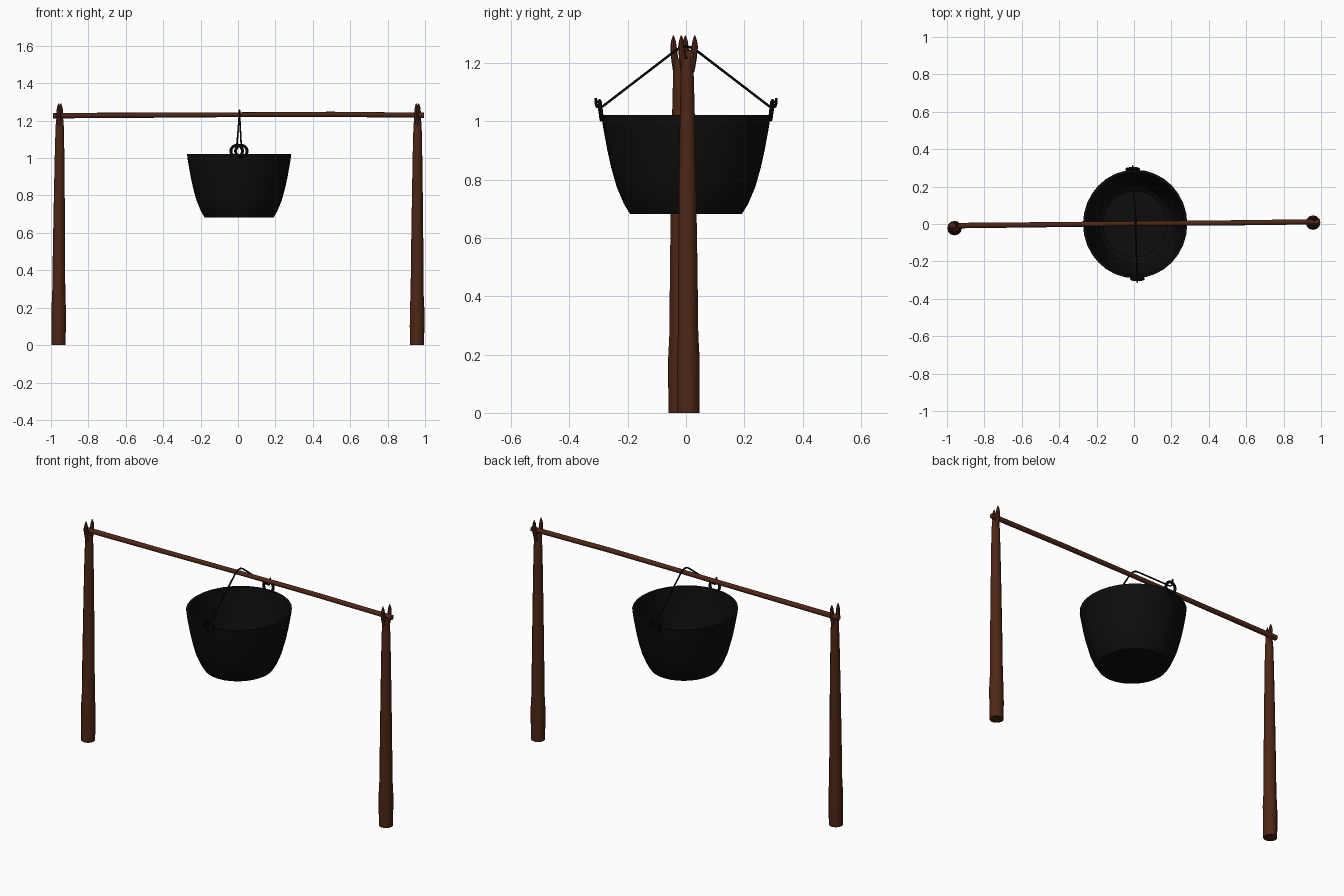
import bpy, bmesh, math
from mathutils import Vector

if "Cube" in bpy.data.objects:
    bpy.data.objects.remove(bpy.data.objects["Cube"])


def material(name, rgb):
    m = bpy.data.materials.new(name)
    m.diffuse_color = (*rgb, 1)
    m.use_nodes = True
    m.node_tree.nodes["Principled BSDF"].inputs["Base Color"].default_value = m.diffuse_color
    return m


WOOD = material("dark brown wood", (0.075, 0.020, 0.008))
IRON = material("black iron", (0.004, 0.004, 0.004))


def finish(name, bm, mat, angle=40):
    bmesh.ops.recalc_face_normals(bm, faces=bm.faces)
    mesh = bpy.data.meshes.new(name)
    bm.to_mesh(mesh)
    bm.free()
    ob = bpy.data.objects.new(name, mesh)
    bpy.context.collection.objects.link(ob)
    mesh.materials.append(mat)
    bpy.ops.object.select_all(action='DESELECT')
    ob.select_set(True)
    bpy.context.view_layer.objects.active = ob
    bpy.ops.object.shade_smooth_by_angle(angle=math.radians(angle))
    return ob


def loft(bm, rings, close=False):
    """Skin a list of vertex rings; cap the ends or join them."""
    rings = [[bm.verts.new(p) for p in r] for r in rings]
    n = len(rings[0])
    pairs = list(zip(rings, rings[1:]))
    if close:
        pairs.append((rings[-1], rings[0]))
    for a, b in pairs:
        for i in range(n):
            j = (i + 1) % n
            bm.faces.new((a[i], a[j], b[j], b[i]))
    if not close:
        bm.faces.new(rings[0])
        bm.faces.new(rings[-1])


def circle(c, rx, ry, n):
    return [(c[0] + rx * math.cos(2 * math.pi * i / n),
             c[1] + ry * math.sin(2 * math.pi * i / n), c[2]) for i in range(n)]


def tube(bm, points, radii, n=8, close=False):
    """Sweep a round section along a path."""
    pts = [Vector(p) for p in points]
    if not isinstance(radii, (list, tuple)):
        radii = [radii] * len(pts)
    rings, side = [], None
    for i, p in enumerate(pts):
        a = pts[i - 1] if (i or close) else p
        b = pts[(i + 1) % len(pts)] if (close or i < len(pts) - 1) else p
        t = (b - a).normalized()
        if side is None:
            side = t.orthogonal()
        side = (side - t * side.dot(t)).normalized()
        up = t.cross(side)
        rings.append([p + radii[i] * (side * math.cos(k * 2 * math.pi / n)
                                      + up * math.sin(k * 2 * math.pi / n)) for k in range(n)])
    loft(bm, rings, close)


# Forked posts: (base centre), (top centre), prong tip y positions
posts = {
    "left_post": ((-0.96, -0.022), (-0.953, -0.022), (-0.043, -0.002)),
    "right_post": ((0.957, 0.008), (0.96, 0.004), (-0.016, 0.030)),
}
for name, (base, top, tips) in posts.items():
    bm = bmesh.new()
    rings = []
    for z, r in [(0, .038), (.10, .039), (.19, .039), (.27, .035), (.50, .033),
                 (.80, .029), (1.05, .025), (1.17, .022), (1.215, .018)]:
        f = z / 1.215
        c = (base[0] + (top[0] - base[0]) * f, base[1] + (top[1] - base[1]) * f, z)
        rings.append(circle(c, r, r, 12))
    loft(bm, rings)
    # Two pointed prongs
    for k, y in enumerate(tips):
        x = top[0] + (0.006 if k else -0.006)
        mid = (top[1] + y) / 2
        tube(bm, [(top[0], mid, 1.17), (x, y * 0.8 + top[1] * 0.2, 1.215), (x, y, 1.255),
                  (x, y, 1.275), (x, y, 1.293)], [.012, .012, .011, .008, .002])
    finish(name, bm, WOOD)

# Crossbar resting in the forks
bm = bmesh.new()
tube(bm, [(-.99, -.009, 1.227), (-.5, -.004, 1.229), (0, .002, 1.232),
          (.5, .006, 1.234), (.995, .012, 1.229)], [.015, .014, .013, .014, .014], 10)
finish("crossbar", bm, WOOD)

# Hollow cauldron: outside profile up, inside profile down
outer = [(.187, .682), (.207, .715), (.232, .775), (.250, .84), (.263, .90),
         (.273, .955), (.279, .99), (.283, 1.022)]
inner = [(r - .014, max(z, .70)) for r, z in reversed(outer)]
bm = bmesh.new()
loft(bm, [circle((.006, 0, z), r * .985, r * 1.025, 32) for r, z in outer + inner])
finish("cauldron", bm, IRON, 30)

# Lug rings at the front and back of the rim
ends = [(-1, .018), (1, -.007)]
for s, x in ends:
    bm = bmesh.new()
    pts = []
    for i in range(20):
        a = 2 * math.pi * i / 20
        pts.append((x + .031 * math.cos(a), s * (.293 + .004 * math.sin(a)),
                    1.037 + .031 * math.sin(a)))
    tube(bm, pts, .008, 8, True)
    finish("front_ring" if s < 0 else "back_ring", bm, IRON)

# Wire handle over the bar, hooked through both rings
path = []
for s, x in ends:
    half = [(x, s * .309, 1.080), (x, s * .310, 1.062), (x, s * .306, 1.050),
            (x, s * .296, 1.046), (x, s * .284, 1.052),
            (.008, s * .035, 1.243), (.008, s * .016, 1.253)]
    path += half if s < 0 else [(.008, 0, 1.255)] + half[::-1]
bm = bmesh.new()
tube(bm, path, .0045, 8)
finish("wire_handle", bm, IRON)
